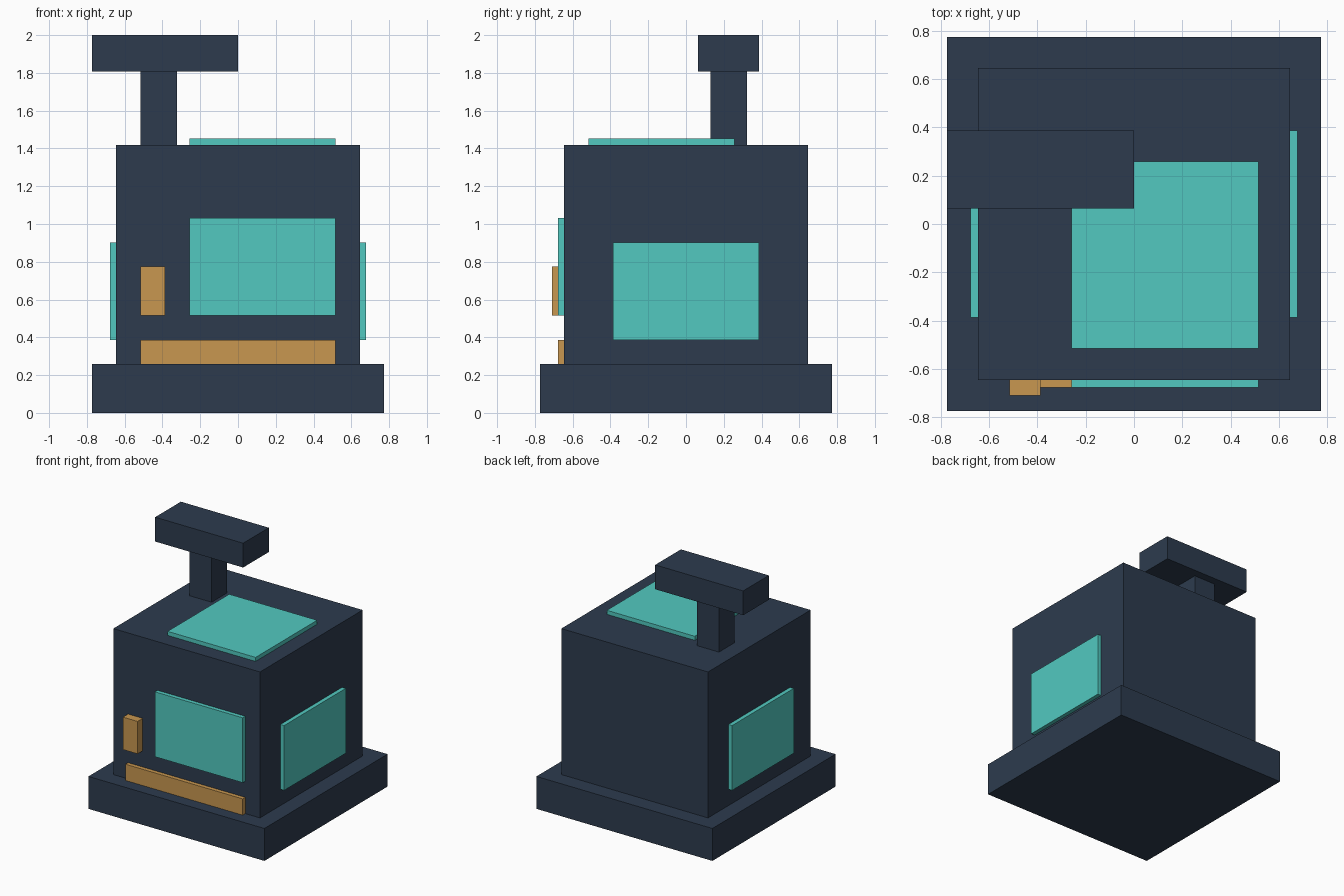
import bpy
import bmesh
from mathutils import Vector

if "Cube" in bpy.data.objects:
    bpy.data.objects.remove(bpy.data.objects["Cube"])

U = 2 / 15.5  # module: the whole model is 15.5 modules tall


def material(name, rgb):
    m = bpy.data.materials.new(name)
    m.diffuse_color = (*rgb, 1)
    m.use_nodes = True
    m.node_tree.nodes["Principled BSDF"].inputs["Base Color"].default_value = m.diffuse_color
    return m


NAVY = material("dark_navy", (0.026, 0.044, 0.076))
TEAL = material("teal_glass", (0.084, 0.584, 0.527))
AMBER = material("amber_trim", (0.578, 0.310, 0.080))


def box(name, mat, x, y, z):
    """Box between the given (min, max) ranges, in modules."""
    lo, hi = (Vector(c) * U for c in zip(x, y, z))
    bm = bmesh.new()
    bmesh.ops.create_cube(bm, size=1)
    for v in bm.verts:
        v.co = (lo + hi) / 2 + v.co * (hi - lo)
    mesh = bpy.data.meshes.new(name)
    bm.to_mesh(mesh)
    bm.free()
    mesh.materials.append(mat)
    obj = bpy.data.objects.new(name, mesh)
    bpy.context.collection.objects.link(obj)
    return obj


# Main housing on its plinth
box("plinth", NAVY, (-6, 6), (-6, 6), (0, 2))
box("body", NAVY, (-5, 5), (-5, 5), (2, 11))

# Raised head on a post
box("post", NAVY, (-4, -2.5), (1, 2.5), (11, 14))
box("head", NAVY, (-6, 0), (0.5, 3), (14, 15.5))

# Glass panels
box("top_panel", TEAL, (-2, 4), (-4, 2), (11, 11.25))
box("front_panel", TEAL, (-2, 4), (-5.25, -5), (4, 8))
for side, x in (("left", (-5.25, -5)), ("right", (5, 5.25))):
    box(side + "_panel", TEAL, x, (-3, 3), (3, 7))

# Front trim
box("front_handle", AMBER, (-4, -3), (-5.5, -5), (4, 6))
box("front_strip", AMBER, (-4, 4), (-5.25, -5), (2, 3))
